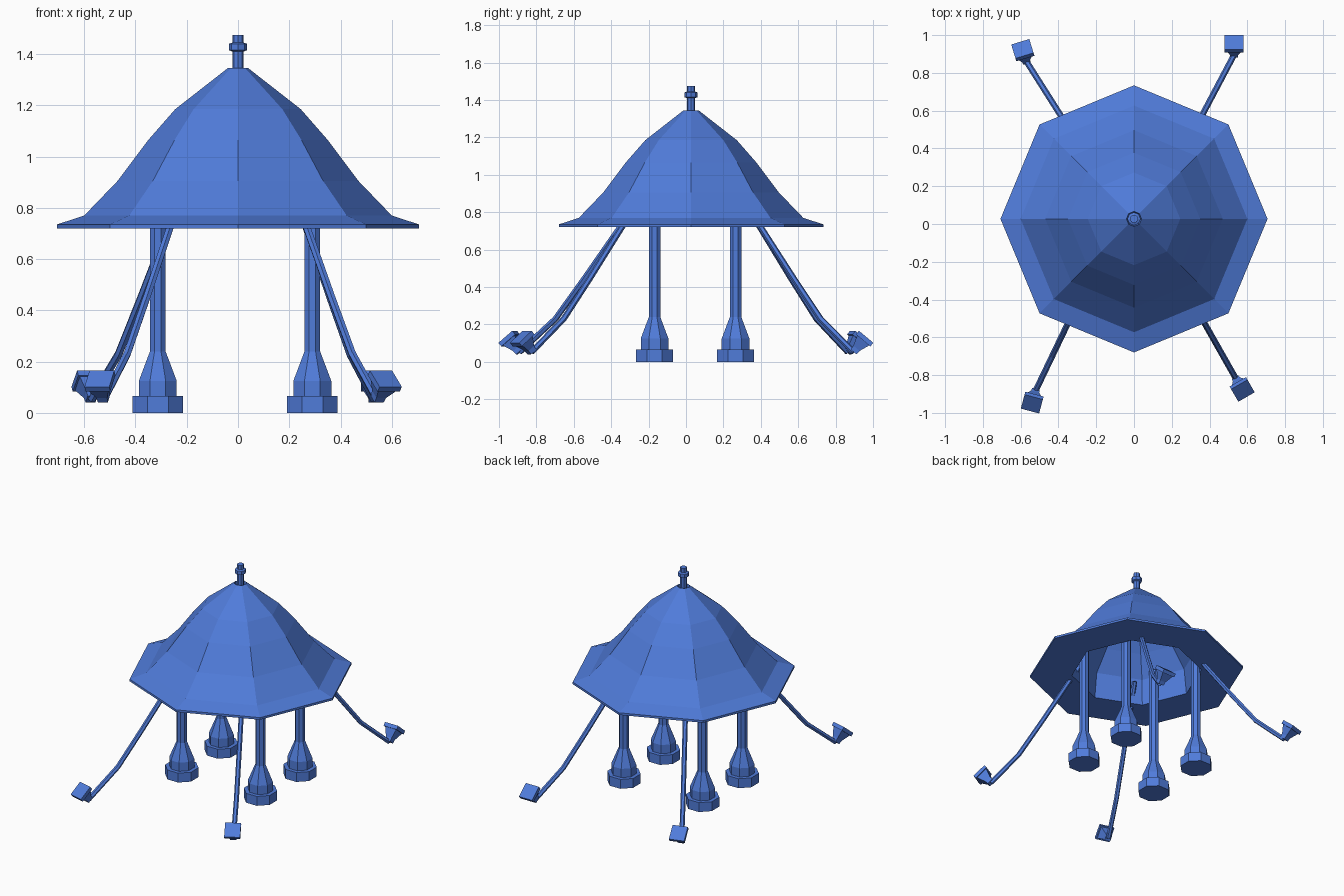
import bpy, bmesh, math
from mathutils import Vector, Matrix

cube = bpy.data.objects.get("Cube")
if cube:
    bpy.data.objects.remove(cube, do_unlink=True)

blue = bpy.data.materials.new("blue_paint")
blue.use_nodes = True
colour = (0.08, 0.2, 0.7, 1)
blue.diffuse_color = colour
blue.node_tree.nodes["Principled BSDF"].inputs["Base Color"].default_value = colour


def finish(name, bm, location=(0, 0, 0)):
    bmesh.ops.recalc_face_normals(bm, faces=bm.faces)
    mesh = bpy.data.meshes.new(name)
    bm.to_mesh(mesh)
    bm.free()
    mesh.materials.append(blue)
    obj = bpy.data.objects.new(name, mesh)
    obj.location = location
    bpy.context.collection.objects.link(obj)
    return obj


def bridge(bm, a, b):
    n = len(a)
    for i in range(n):
        j = (i + 1) % n
        bm.faces.new((a[i], a[j], b[j], b[i]))


def lathe(name, profile, location, turn=0.0, sides=8, closed=False):
    """Revolve (radius, height) points into a flat-sided solid."""
    bm = bmesh.new()
    rings = []
    for r, z in profile:
        angles = [turn + math.tau * i / sides for i in range(sides)]
        rings.append([bm.verts.new((r * math.cos(a), r * math.sin(a), z)) for a in angles])
    for a, b in zip(rings, rings[1:]):
        bridge(bm, a, b)
    if closed:
        bridge(bm, rings[-1], rings[0])
    else:
        bm.faces.new(rings[0])
        bm.faces.new(rings[-1])
    return finish(name, bm, location)


def tube(name, points, radius, sides=6):
    """Sweep a polygon along a bent path."""
    bm = bmesh.new()
    rings = []
    for i, p in enumerate(points):
        along = (points[min(i + 1, len(points) - 1)] - points[max(i - 1, 0)]).normalized()
        u = along.cross(Vector((0, 0, 1))).normalized()
        v = along.cross(u)
        rings.append([bm.verts.new(p + radius * (u * math.cos(math.tau * k / sides)
                                                 + v * math.sin(math.tau * k / sides)))
                      for k in range(sides)])
    for a, b in zip(rings, rings[1:]):
        bridge(bm, a, b)
    bm.faces.new(rings[0])
    bm.faces.new(rings[-1])
    return finish(name, bm)


# Octagonal canopy: outer roof, flat brim underside and hollow inside
axis = (0, 0.027, 0)
roof = [(0.04, 1.345), (0.245, 1.185), (0.35, 1.065), (0.47, 0.905),
        (0.6, 0.77), (0.707, 0.735), (0.707, 0.72)]
inside = [(0.43, 0.72), (0.41, 0.9), (0.31, 1.04), (0.21, 1.16), (0.03, 1.3)]
lathe("canopy", roof + inside, axis, closed=True)

# Finial on the peak
lathe("finial", [(0.022, 1.29), (0.022, 1.41), (0.035, 1.415), (0.035, 1.44),
                 (0.022, 1.445), (0.022, 1.475)], axis)

# Four legs with stepped feet
leg = [(0.107, 0), (0.107, 0.065), (0.08, 0.065), (0.08, 0.125), (0.033, 0.24), (0.033, 0.93)]
for end, y in (("front", -0.168), ("back", 0.265)):
    for side, x in (("right", -0.313), ("left", 0.29)):
        lathe(f"{end}_{side}_leg", leg, (x, y, 0), turn=math.pi / 8)

# Bent arms, each ending in a flared lamp head tilted outward
arms = [("back_right", -0.59, 0.925, 17), ("back_left", 0.53, 0.96, 0),
        ("front_right", -0.54, -0.95, 165), ("front_left", 0.575, -0.88, 210)]
tilt = math.radians(40)
for name, hx, hy, yaw in arms:
    turn = Matrix.Rotation(math.radians(yaw), 4, 'Z') @ Matrix.Rotation(-tilt, 4, 'X')
    top = Vector((hx, hy, 0.13))
    base = top - turn @ Vector((0, 0, 0.1))
    start = Vector((math.copysign(0.22, hx), 0.31 if hy > 0 else -0.255, 0))
    path = []
    for t, z in ((0, 0.86), (0.45, 0.45), (0.7, 0.23), (1, base.z)):
        p = start.lerp(base, t)
        p.z = z
        path.append(p)
    tube(name + "_arm", path, 0.016)

    bm = bmesh.new()
    rings = []
    for half, h in ((0.02, -0.1), (0.022, -0.075), (0.042, -0.02), (0.05, -0.02), (0.05, 0.005)):
        rings.append([bm.verts.new((sx * half, sy * half, h))
                      for sx, sy in ((-1, -1), (1, -1), (1, 1), (-1, 1))])
    for a, b in zip(rings, rings[1:]):
        bridge(bm, a, b)
    bm.faces.new(rings[0])
    bm.faces.new(rings[-1])
    bm.transform(Matrix.Translation(top) @ turn)
    finish(name + "_lamp", bm)
